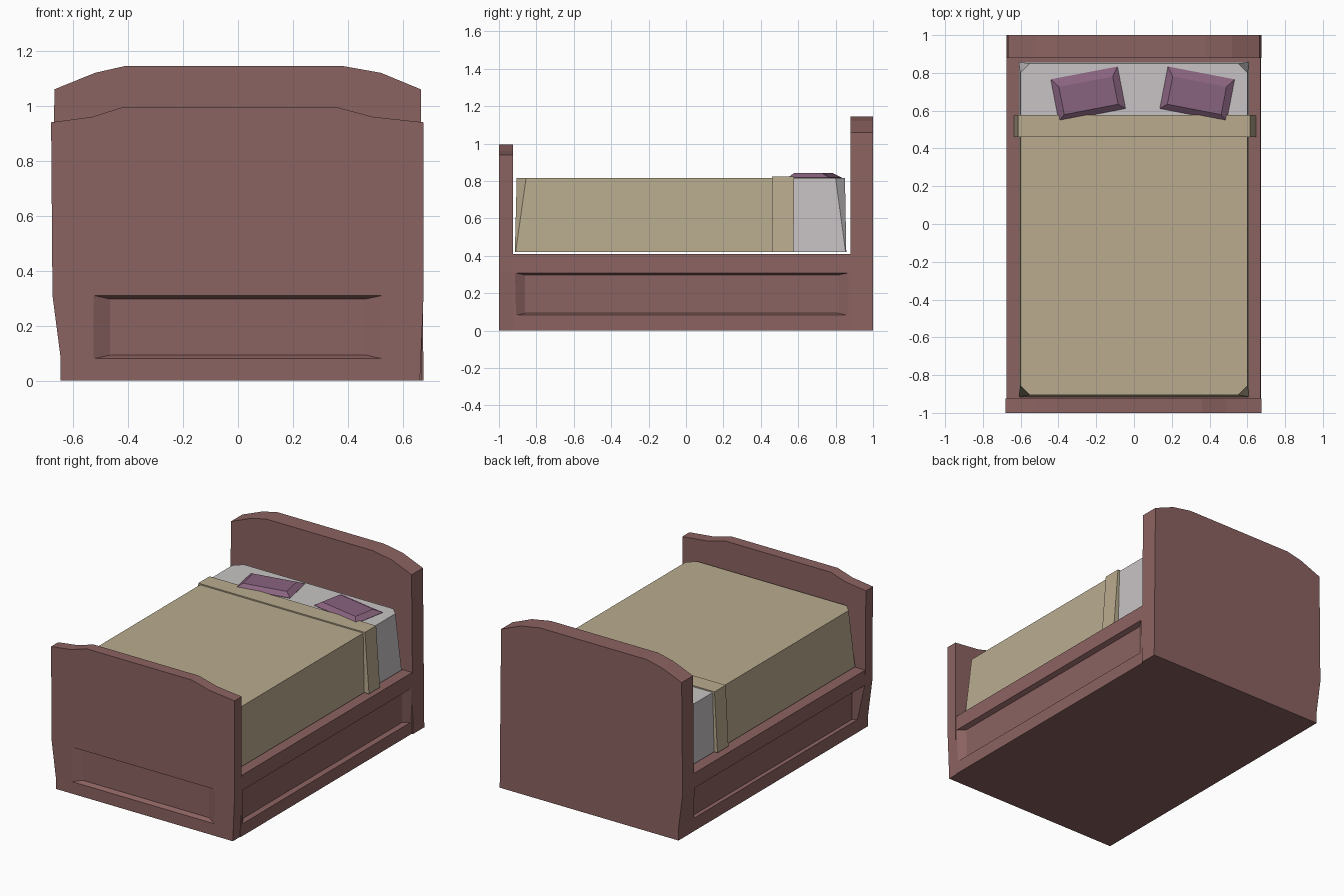
import bpy
import bmesh

cube = bpy.data.objects.get("Cube")
if cube:
    bpy.data.objects.remove(cube, do_unlink=True)


def make_material(name, rgb):
    mat = bpy.data.materials.new(name)
    mat.use_nodes = True
    colour = (*rgb, 1.0)
    mat.diffuse_color = colour
    mat.node_tree.nodes["Principled BSDF"].inputs["Base Color"].default_value = colour
    return mat


wood = make_material("rose wood", (0.26, 0.125, 0.12))
cloth = make_material("beige blanket", (0.49, 0.41, 0.275))
linen = make_material("pale sheet", (0.58, 0.55, 0.555))
plum = make_material("plum pillow", (0.25, 0.125, 0.21))


def loft(name, rings, *mats):
    """Closed solid joining rings that have equal point counts."""
    bm = bmesh.new()
    loops = [[bm.verts.new(p) for p in ring] for ring in rings]
    n = len(loops[0])
    for a, b in zip(loops, loops[1:]):
        for i in range(n):
            j = (i + 1) % n
            bm.faces.new((a[i], a[j], b[j], b[i]))
    bm.faces.new(loops[0])
    bm.faces.new(loops[-1])
    bmesh.ops.recalc_face_normals(bm, faces=bm.faces)
    mesh = bpy.data.meshes.new(name)
    bm.to_mesh(mesh)
    bm.free()
    for mat in mats:
        mesh.materials.append(mat)
    obj = bpy.data.objects.new(name, mesh)
    bpy.context.collection.objects.link(obj)
    return obj


def prism(name, profile, y0, y1, mat):
    return loft(name, [[(x, y, z) for x, z in profile] for y in (y0, y1)], mat)


def rect(x0, x1, y0, y1, z):
    return [(x0, y0, z), (x1, y0, z), (x1, y1, z), (x0, y1, z)]


def carve(target, place, a0, a1, outer, inner):
    """Cut a sunken panel with sloping edges; place maps (along, z, depth)."""
    def ring(a_in, z_in, d):
        lo, hi, bottom, top = a0 + a_in, a1 - a_in, 0.08 + z_in, 0.31 - z_in
        return [place(a, z, d) for a, z in
                ((lo, bottom), (hi, bottom), (hi, top), (lo, top))]
    cutter = loft("panel_cutter", [ring(0, 0, outer + 0.05), ring(0, 0, outer),
                                   ring(0.06, 0.013, inner)], wood)
    cutter.hide_render = True
    mod = target.modifiers.new("panel", 'BOOLEAN')
    mod.operation = 'DIFFERENCE'
    mod.solver = 'EXACT'
    mod.object = cutter
    bpy.context.view_layer.objects.active = target
    bpy.ops.object.modifier_apply(modifier=mod.name)
    bpy.data.objects.remove(cutter, do_unlink=True)


# Wooden frame: the left edge of the outline tucks in near the floor
tuck = [(-0.675, 0.31), (-0.645, 0.08), (-0.645, 0)]
headboard = prism("headboard", tuck + [
    (0.675, 0), (0.665, 1.06), (0.52, 1.12), (0.38, 1.145),
    (-0.41, 1.145), (-0.52, 1.12), (-0.668, 1.06)], 0.88, 1.0, wood)
footboard = prism("footboard", tuck + [
    (0.662, 0), (0.675, 0.31), (0.675, 0.94), (0.49, 0.96), (0.36, 0.995),
    (-0.42, 0.995), (-0.53, 0.96), (-0.68, 0.94)], -1.0, -0.925, wood)
base = prism("bed_base", tuck + [(0.667, 0), (0.672, 0.31), (0.67, 0.41), (-0.675, 0.41)],
             -0.925, 0.88, wood)

# Sunken panels on the foot and both sides
carve(footboard, lambda a, z, d: (a, -d, z), -0.525, 0.525, 1.0, 0.97)
carve(base, lambda a, z, d: (d, a, z), -0.92, 0.875, 0.675, 0.64)
carve(base, lambda a, z, d: (-d, a, z), -0.92, 0.875, 0.675, 0.625)


# Mattress: pointed corners below, clipped corners on top
def clipped(x, y0, y1, z, c):
    return [(-x + c, y0, z), (x - c, y0, z), (x, y0 + c, z), (x, y1 - c, z),
            (x - c, y1, z), (-x + c, y1, z), (-x, y1 - c, z), (-x, y0 + c, z)]


mattress = loft("mattress_and_blanket", [clipped(0.61, -0.915, 0.857, 0.42, 0.004),
                                         clipped(0.602, -0.905, 0.85, 0.815, 0.05)],
                linen, cloth)
fold_y = 0.57
bm = bmesh.new()
bm.from_mesh(mattress.data)
bmesh.ops.bisect_plane(bm, geom=bm.verts[:] + bm.edges[:] + bm.faces[:],
                       plane_co=(0, fold_y, 0), plane_no=(0, 1, 0))
for face in bm.faces:
    face.material_index = int(face.calc_center_median().y < fold_y)
bm.to_mesh(mattress.data)
bm.free()

# Turned-over band of the blanket
loft("blanket_fold", [rect(-0.635, 0.645, 0.46, 0.575, 0.42),
                      rect(-0.615, 0.615, 0.46, 0.578, 0.823)], cloth)

# Pillows, tilted towards each other
for side, label in ((-1, "right"), (1, "left")):
    pillow = loft(label + "_pillow", [rect(-0.165, 0.165, -0.105, 0.1, 0.79),
                                      rect(-0.18, 0.18, -0.115, 0.112, 0.818),
                                      rect(-0.145, 0.145, -0.085, 0.065, 0.843)], plum)
    pillow.location = (0.247 if side < 0 else 0.337, 0.69, 0)
    pillow.location.x = side * (0.243 if side < 0 else 0.335)
    pillow.rotation_euler.z = -side * 0.19
